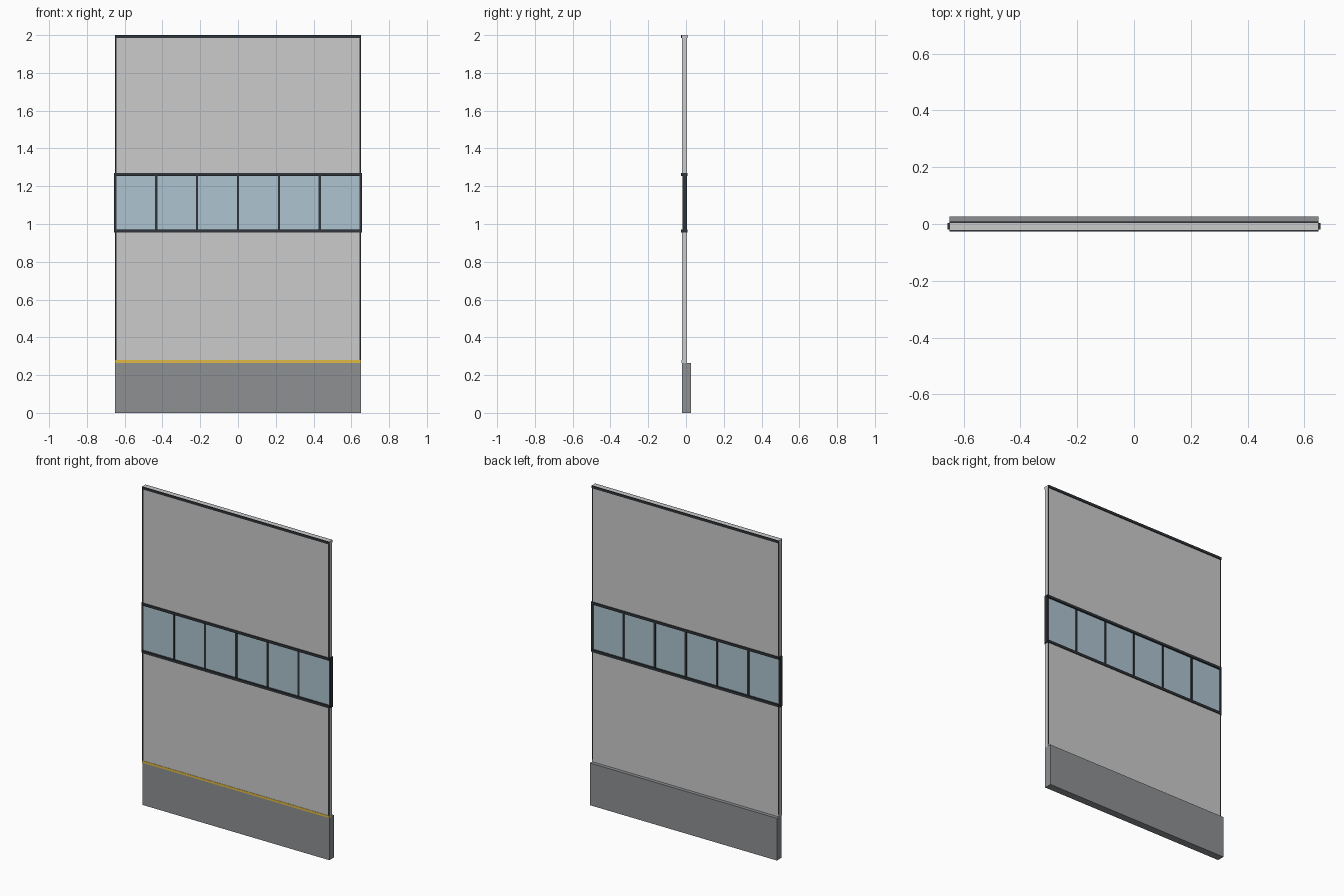
import bpy

if "Cube" in bpy.data.objects:
    bpy.data.objects.remove(bpy.data.objects["Cube"])


def material(name, color):
    m = bpy.data.materials.new(name)
    m.diffuse_color = (*color, 1)
    m.use_nodes = True
    m.node_tree.nodes["Principled BSDF"].inputs["Base Color"].default_value = m.diffuse_color
    return m


dark = material("dark_metal", (0.03, 0.035, 0.042))
glass = material("blue_glass", (0.42, 0.55, 0.63))
yellow = material("yellow_paint", (0.75, 0.5, 0.06))
plinth_grey = material("plinth_grey", (0.27, 0.28, 0.29))


def box(name, x, y, z, mat=None):
    """Box from (min, max) ranges along each axis."""
    bpy.ops.mesh.primitive_cube_add(size=1, location=[(a + b) / 2 for a, b in (x, y, z)])
    o = bpy.context.object
    o.name = name
    o.scale = [b - a for a, b in (x, y, z)]
    bpy.ops.object.transform_apply(location=False, rotation=False, scale=True)
    if mat:
        o.data.materials.append(mat)
    return o


W = 0.65
FRONT, BACK = -0.021, 0.004
SILL, HEAD = 0.955, 1.27

# Plinth and wall panels
box("plinth", (-W, W), (FRONT, 0.026), (0, 0.265), plinth_grey)
box("lower_panel", (-W, W), (FRONT, BACK), (0.265, SILL))
box("upper_panel", (-W, W), (FRONT, BACK), (HEAD, 2.0))

# Painted line above the plinth, front only
box("warning_stripe", (-W, W), (FRONT - 0.002, FRONT), (0.265, 0.279), yellow)

# Trim on both faces: top cap strips and slim upright edge strips
for side, cap, edge in (("front", (FRONT - 0.005, FRONT), (FRONT - 0.001, FRONT)),
                        ("back", (BACK, BACK + 0.005), (BACK, BACK + 0.001))):
    box(f"{side}_top_trim", (-W, W), cap, (1.984, 2.0), dark)
    for s in (-1, 1):
        x = sorted((s * (W - 0.008), s * W))
        for part, z in (("lower", (0.279, SILL)), ("upper", (HEAD, 1.984))):
            box(f"{side}_{part}_edge_trim", x, edge, z, dark)

# Window band: glass, horizontal rails, end posts and mullions
box("window_glass", (-W, W), (-0.016, -0.001), (SILL + 0.008, HEAD - 0.008), glass)
for name, z in (("window_sill", SILL), ("window_head", HEAD - 0.016)):
    box(name, (-W, W), (FRONT - 0.005, BACK + 0.005), (z, z + 0.016), dark)
for i in range(7):
    x = (i - 3) * W / 3
    name = "window_end_post" if i in (0, 6) else "mullion"
    box(name, (x - 0.006, x + 0.006), (FRONT + 0.002, BACK), (SILL, HEAD), dark)
